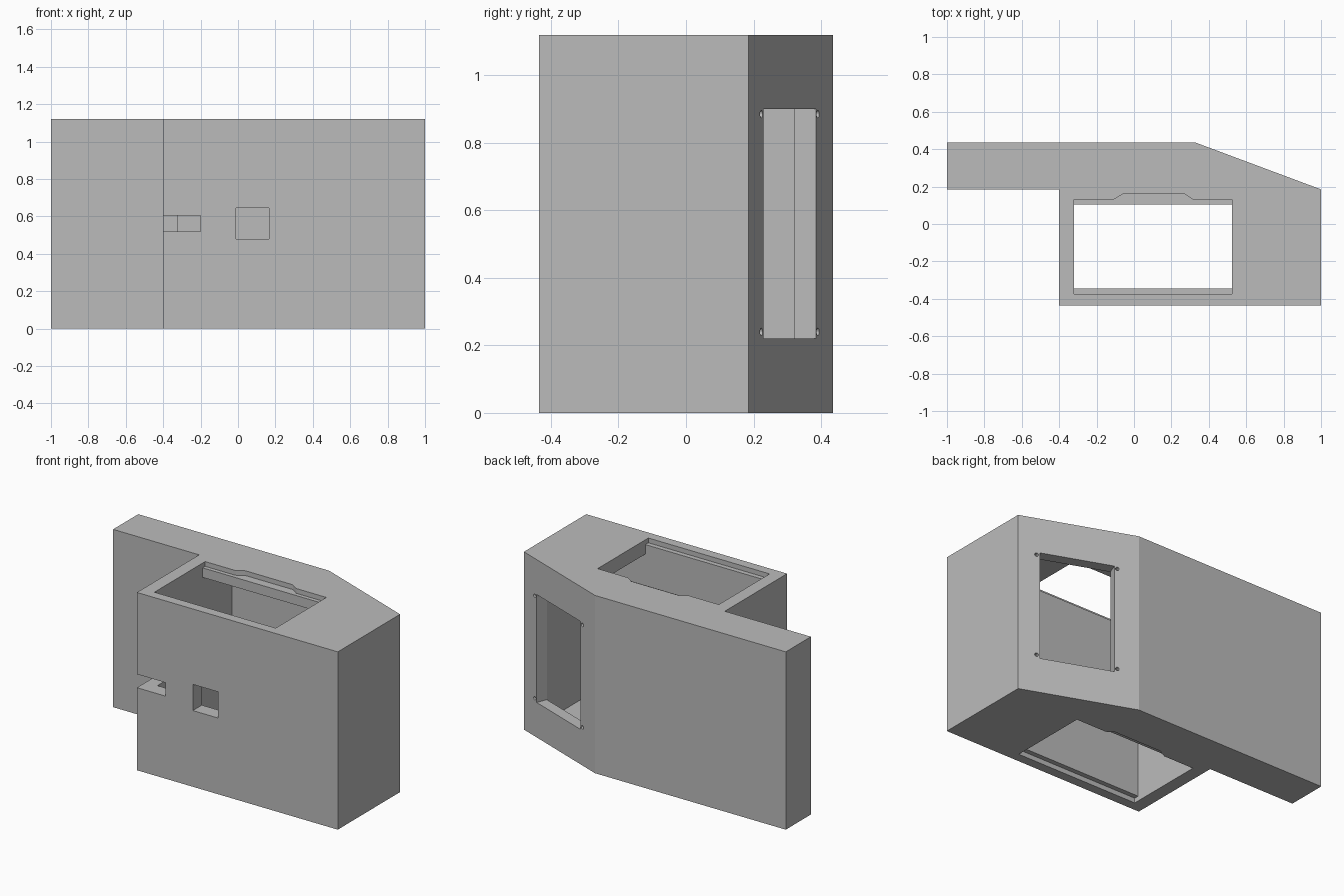
import bpy, bmesh
from mathutils import Vector, Matrix

cube = bpy.data.objects.get("Cube")
if cube:
    bpy.data.objects.remove(cube, do_unlink=True)

HEIGHT = 1.12
LID = 0.09        # thickness of the top and bottom walls
RECESS = 0.03     # depth of the cover recesses

grey = bpy.data.materials.new("plain grey")
grey.use_nodes = True
colour = (0.5, 0.5, 0.5, 1)
grey.diffuse_color = colour
grey.node_tree.nodes["Principled BSDF"].inputs["Base Color"].default_value = colour


def add_object(name, bm):
    bmesh.ops.recalc_face_normals(bm, faces=bm.faces)
    mesh = bpy.data.meshes.new(name)
    bm.to_mesh(mesh)
    bm.free()
    mesh.materials.append(grey)
    obj = bpy.data.objects.new(name, mesh)
    bpy.context.collection.objects.link(obj)
    return obj


def prism(name, outline, z0, z1):
    """Extrude a plan outline upward from z0 to z1."""
    bm = bmesh.new()
    face = bm.faces.new([bm.verts.new((x, y, z0)) for x, y in outline])
    moved = bmesh.ops.extrude_face_region(bm, geom=[face])["geom"]
    verts = [v for v in moved if isinstance(v, bmesh.types.BMVert)]
    bmesh.ops.translate(bm, verts=verts, vec=(0, 0, z1 - z0))
    return add_object(name, bm)


def box(name, x0, x1, y0, y1, z0, z1):
    return prism(name, [(x0, y0), (x1, y0), (x1, y1), (x0, y1)], z0, z1)


# Housing with a side wing and a slanted rear corner
slant_a, slant_b = Vector((1, 0.185)), Vector((0.33, 0.435))
housing = prism("housing", [(-1, 0.435), slant_b, slant_a, (1, -0.435),
                            (-0.4, -0.435), (-0.4, 0.185), (-1, 0.185)], 0, HEIGHT)
along = (slant_b - slant_a).normalized()
normal = Vector((along.y, -along.x))

# Inner cavity
cutters = [prism("cavity", [(-0.32, -0.345), (0.855, -0.345), (0.855, 0.165),
                            (0.239, 0.395), (-0.32, 0.395)], LID, HEIGHT - LID)]

# Top and bottom openings with shallow cover recesses and a finger notch
cutters.append(box("opening", -0.32, 0.525, -0.345, 0.105, -0.1, HEIGHT + 0.1))
recess = [(-0.32, -0.375), (0.525, -0.375), (0.525, 0.13), (0.315, 0.13),
          (0.27, 0.16), (-0.06, 0.16), (-0.11, 0.13), (-0.32, 0.13)]
cutters.append(prism("top_recess", recess, HEIGHT - RECESS, HEIGHT + 0.1))
cutters.append(prism("bottom_recess", recess, -0.1, RECESS))

# Square port and cable slot in the front wall
cutters.append(box("front_port", -0.01, 0.165, -0.5, -0.3, 0.48, 0.645))
cutters.append(box("cable_slot", -0.5, -0.2, -0.5, -0.235, 0.52, 0.605))

# Rear window, cut square to the slanted face
start, end = slant_a + along * 0.129, slant_a + along * 0.571
cutters.append(prism("window", [start + normal * 0.1, end + normal * 0.1,
                                end - normal * 0.1, start - normal * 0.1], 0.22, 0.9))

# Screw holes at the window corners
turn = normal.to_3d().to_track_quat('Z', 'Y').to_matrix().to_4x4()
for t in (0.109, 0.588):
    for z in (0.24, 0.885):
        spot = (slant_a + along * t).to_3d() + Vector((0, 0, z))
        bm = bmesh.new()
        bmesh.ops.create_cone(bm, cap_ends=True, segments=16, radius1=0.011,
                              radius2=0.011, depth=0.08,
                              matrix=Matrix.Translation(spot) @ turn)
        cutters.append(add_object("screw_hole", bm))

# Cut everything out, then drop the cutters
for cutter in cutters:
    cutter.hide_render = True
    mod = housing.modifiers.new(cutter.name, 'BOOLEAN')
    mod.operation = 'DIFFERENCE'
    mod.solver = 'EXACT'
    mod.object = cutter
bpy.context.view_layer.update()
result = bpy.data.meshes.new_from_object(
    housing.evaluated_get(bpy.context.evaluated_depsgraph_get()))
housing.modifiers.clear()
housing.data = result
result.materials.clear()
result.materials.append(grey)
for poly in result.polygons:
    poly.material_index = 0
    poly.use_smooth = False
for cutter in cutters:
    bpy.data.objects.remove(cutter, do_unlink=True)
